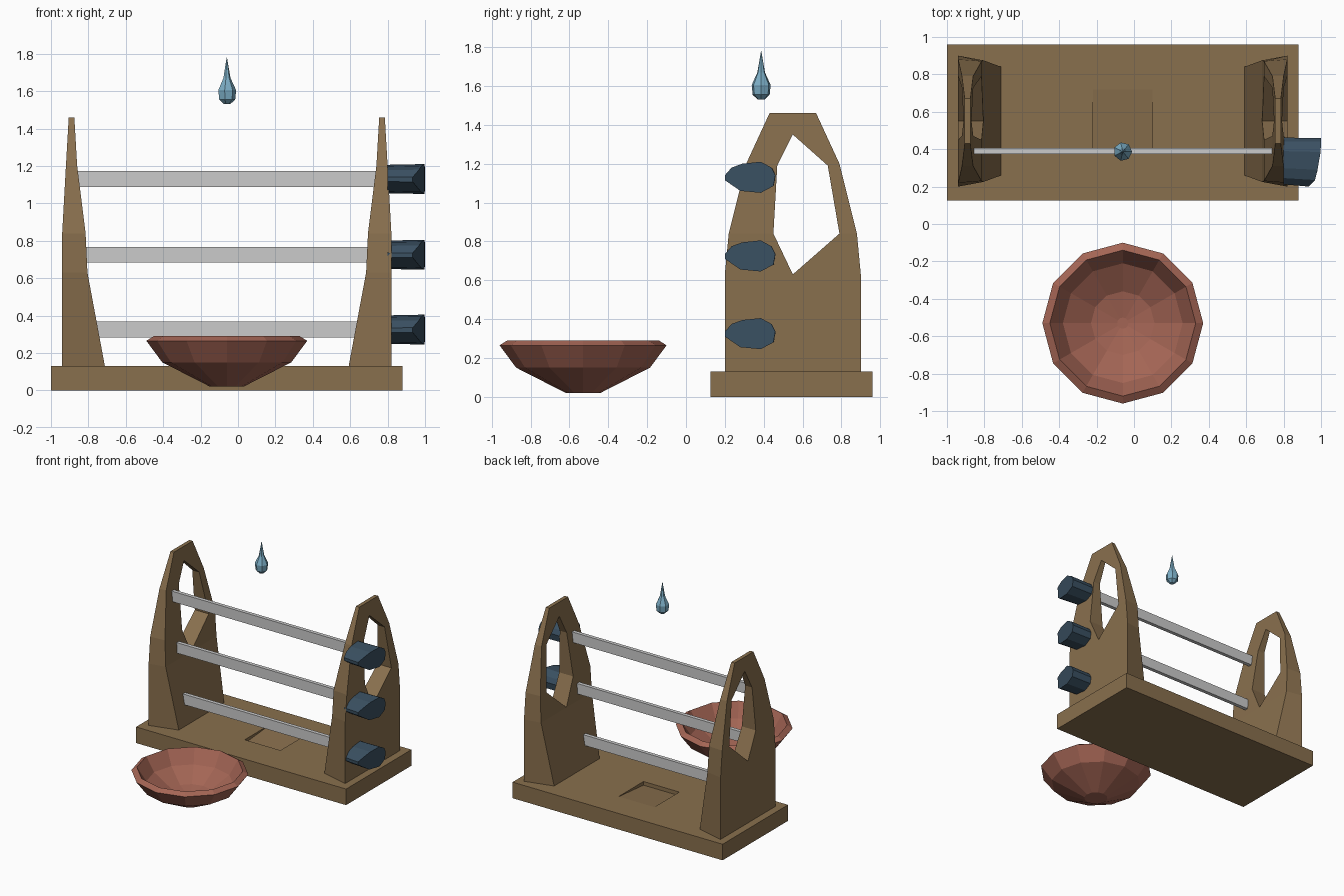
import bpy, bmesh
from math import cos, sin, tau

if "Cube" in bpy.data.objects:
    bpy.data.objects.remove(bpy.data.objects["Cube"])

CX = -0.06  # mirror plane of the rack


def material(name, rgb):
    m = bpy.data.materials.new(name)
    m.diffuse_color = (*rgb, 1)
    m.use_nodes = True
    m.node_tree.nodes["Principled BSDF"].inputs["Base Color"].default_value = m.diffuse_color
    return m


WOOD = material("wood", (0.25, 0.16, 0.075))
CLAY = material("clay", (0.37, 0.13, 0.09))
SLATE = material("slate", (0.042, 0.08, 0.12))
WATER = material("water", (0.20, 0.42, 0.56))


def loft(name, rings, mat=None, close=False):
    """Skin a list of rings; cap the ends, or join last to first."""
    bm = bmesh.new()
    rows = [[bm.verts.new(p) for p in r] for r in rings]
    n = len(rows[0])
    pairs = list(zip(rows, rows[1:]))
    if close:
        pairs.append((rows[-1], rows[0]))
    else:
        bm.faces.new(rows[0])
        bm.faces.new(rows[-1])
    for a, b in pairs:
        for i in range(n):
            j = (i + 1) % n
            bm.faces.new((a[i], a[j], b[j], b[i]))
    bmesh.ops.remove_doubles(bm, verts=bm.verts, dist=1e-5)
    bmesh.ops.recalc_face_normals(bm, faces=bm.faces)
    me = bpy.data.meshes.new(name)
    bm.to_mesh(me)
    bm.free()
    ob = bpy.data.objects.new(name, me)
    bpy.context.collection.objects.link(ob)
    if mat:
        me.materials.append(mat)
    return ob


def prism(name, yz, x0, x1, mat=None):
    return loft(name, [[(x, y, z) for y, z in yz] for x in (x0, x1)], mat)


def box(name, x0, x1, y0, y1, z0, z1, mat=None):
    return prism(name, [(y0, z0), (y1, z0), (y1, z1), (y0, z1)], x0, x1, mat)


def lathe(name, profile, n, x, y, mat):
    rings = [[(x + r * cos(tau * i / n), y + r * sin(tau * i / n), z)
              for i in range(n)] for r, z in profile]
    return loft(name, rings, mat)


def cut(ob, cutter):
    mod = ob.modifiers.new("cut", "BOOLEAN")
    mod.operation, mod.solver, mod.object = "DIFFERENCE", "EXACT", cutter
    bpy.context.view_layer.objects.active = ob
    bpy.ops.object.modifier_apply(modifier=mod.name)
    bpy.data.objects.remove(cutter)


# Base board with a shallow ramped recess
base = box("base", -1, 0.88, 0.125, 0.96, 0, 0.13, WOOD)
cut(base, prism("recess_cutter", [(0.40, 0.10), (0.72, 0.128), (0.72, 0.2), (0.40, 0.2)],
                -0.22, 0.10))

# Arched end posts: z, outer offset, inner offset, half width outside / inside
LEVELS = [(0.12, 0.88, 0.65, 0.35, 0.29),
          (0.63, 0.88, 0.745, 0.35, 0.325),
          (0.84, 0.88, 0.755, 0.33, 0.32),
          (1.20, 0.86, 0.80, 0.24, 0.24),
          (1.46, 0.845, 0.815, 0.12, 0.12)]
HOLE = [(0.55, 1.35), (0.73, 1.19), (0.79, 0.84), (0.55, 0.63), (0.45, 0.84), (0.47, 1.19)]
for side, s in (("left", -1), ("right", 1)):
    post = loft(side + "_post",
                [[(CX + s * xo, 0.55 - wo, z), (CX + s * xo, 0.55 + wo, z),
                  (CX + s * xi, 0.55 + wi, z), (CX + s * xi, 0.55 - wi, z)]
                 for z, xo, xi, wo, wi in LEVELS], WOOD)
    cut(post, prism("hole_cutter", HOLE, CX + s * 0.5, CX + s * 1.1))

# Strings between the posts, each with a faceted tuning knob
KNOB = [(0.20, 0.01), (0.235, 0.05), (0.29, 0.07), (0.385, 0.08), (0.44, 0.05), (0.46, 0.01),
        (0.45, -0.045), (0.385, -0.08), (0.28, -0.07), (0.20, -0.015)]
for i, z in enumerate((0.325, 0.725, 1.13)):
    box(f"string_{i + 1}", -0.88, 0.76, 0.375, 0.405, z - 0.042, z + 0.042)
    inner = [(0.80, 0.02 + y * 0.96, z + h * 0.95) for y, h in KNOB]
    outer = [(1.0 - max(0, 0.40 - y) * 0.17 - max(0, 0.24 - y) * 0.8, y, z + h)
             for y, h in KNOB]
    loft(f"knob_{i + 1}", [inner, outer], SLATE)

# Low-poly bowl in front of the rack
lathe("bowl", [(0.09, 0.02), (0.345, 0.15), (0.43, 0.265), (0.39, 0.29),
               (0.32, 0.18), (0.17, 0.09), (0.03, 0.06)], 12, CX, -0.53, CLAY)

# Water drop above
lathe("drop", [(0.018, 1.53), (0.045, 1.555), (0.05, 1.605), (0.02, 1.67), (0.001, 1.78)],
      7, CX, 0.387, WATER)
